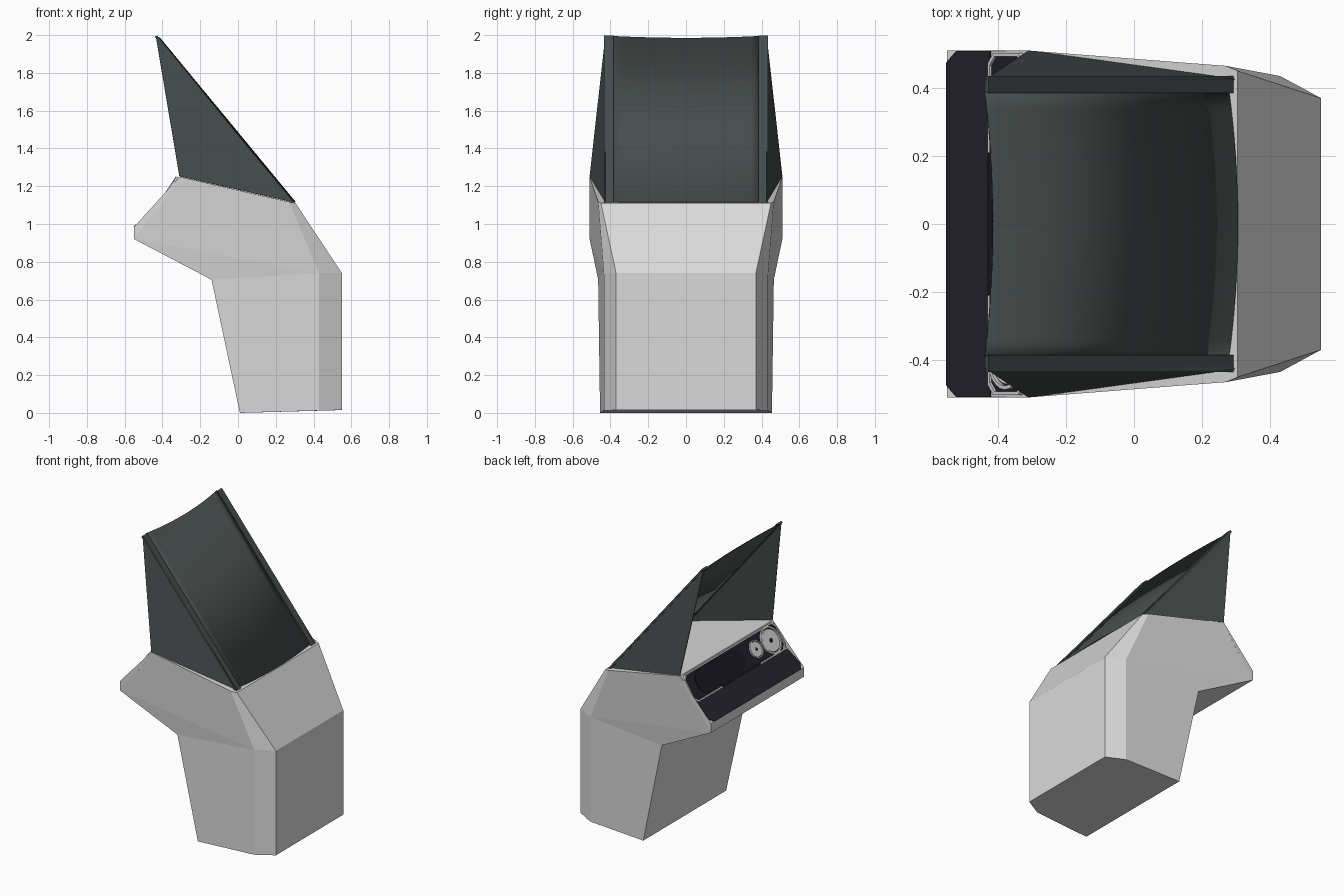
import bpy, bmesh, math
from mathutils import Vector

if "Cube" in bpy.data.objects:
    bpy.data.objects.remove(bpy.data.objects["Cube"])


def material(name, rgb):
    m = bpy.data.materials.new(name)
    m.diffuse_color = (*rgb, 1)
    m.use_nodes = True
    m.node_tree.nodes["Principled BSDF"].inputs["Base Color"].default_value = m.diffuse_color
    return m


SHELL = material("light grey shell", (0.70, 0.70, 0.70))
HOOD = material("dark slate hood", (0.062, 0.074, 0.073))
NAVY = material("dark navy panel", (0.016, 0.014, 0.025))
SCREEN = material("black screen", (0.010, 0.010, 0.016))


def make(name, verts, faces, mat, solid=0.0):
    """Mesh object from points and faces, optionally thickened."""
    bm = bmesh.new()
    vs = [bm.verts.new(v) for v in verts]
    for f in faces:
        bm.faces.new([vs[i] for i in f])
    bmesh.ops.recalc_face_normals(bm, faces=bm.faces)
    me = bpy.data.meshes.new(name)
    bm.to_mesh(me)
    bm.free()
    me.materials.append(mat)
    ob = bpy.data.objects.new(name, me)
    bpy.context.collection.objects.link(ob)
    if solid:
        mod = ob.modifiers.new("thickness", "SOLIDIFY")
        mod.thickness = solid
        mod.offset = 0
    return ob


# ---- Pedestal body: one side outline, mirrored across y ----
side = [
    (0.01, 0.455, 0.0), (0.43, 0.435, 0.012), (0.55, 0.37, 0.015),   # foot 0-2
    (0.55, 0.37, 0.74), (0.43, 0.435, 0.74),                         # waist 3-4
    (0.305, 0.45, 1.11), (0.27, 0.465, 1.117),                       # top front 5-6
    (-0.31, 0.51, 1.25), (-0.42, 0.51, 1.08),                        # panel 7-8
    (-0.55, 0.51, 0.985), (-0.55, 0.51, 0.92), (-0.14, 0.465, 0.705),  # shelf 9-11
]
n = len(side)
verts = side + [(x, -y, z) for x, y, z in side]
half = [(0, 1, 4, 11), (1, 2, 3, 4), (4, 3, 5, 6), (11, 4, 10),
        (10, 4, 6, 7), (10, 7, 8, 9)]
faces = half + [tuple(i + n for i in f) for f in half]
for ring in [(0, 1, 2), (5, 6, 7)]:                                  # bottom and top
    faces.append(ring + tuple(i + n for i in reversed(ring)))
for a, b in [(2, 3), (3, 5), (7, 8), (8, 9), (9, 10), (10, 11), (11, 0)]:
    faces.append((a, b, b + n, a + n))
make("pedestal_body", verts, faces, SHELL)

# ---- Hood side cheeks ----
for s, label in ((1, "left"), (-1, "right")):
    make("hood_side_" + label,
         [(-0.31, s * 0.508, 1.252), (0.295, s * 0.425, 1.115), (-0.435, s * 0.425, 1.995)],
         [(0, 1, 2)], HOOD, 0.005)

    # Edge rail along the sloping hood edge
    a, b = Vector((0.293, 0, 1.113)), Vector((-0.428, 0, 1.998))
    nrm = Vector((0.775, 0, 0.632)) * 0.014
    pts = [p + o + Vector((0, s * y, 0))
           for p in (a, b) for y in (0.385, 0.435) for o in (-nrm, Vector((0, 0, 0)))]
    make("hood_rail_" + label, pts,
         [(0, 1, 3, 2), (4, 5, 7, 6), (0, 1, 5, 4), (2, 3, 7, 6), (0, 2, 6, 4), (1, 3, 7, 5)],
         HOOD)

# ---- Bowed hood front sheet ----
seg = 16
pts = []
for i in range(seg + 1):
    t = i / seg * 2 - 1
    bow = 1 - t * t
    pts.append((0.278 + 0.026 * bow, 0.39 * t, 1.115))
    pts.append((-0.438 + 0.024 * bow, 0.39 * t, 1.994 - 0.010 * bow))
sheet = make("hood_front_sheet", pts,
             [(2 * i, 2 * i + 1, 2 * i + 3, 2 * i + 2) for i in range(seg)], HOOD, 0.005)
for p in sheet.data.polygons:
    p.use_smooth = True


# ---- Flat plates laid on the rear slopes: u runs along y, v runs up the slope ----
def on_slope(lo, hi):
    lo, hi = Vector((lo[0], 0, lo[1])), Vector((hi[0], 0, hi[1]))
    up = (hi - lo).normalized()
    out = Vector((-up.z, 0, up.x))
    return lambda u, v, h: lo + up * v + out * h + Vector((0, u, 0))


def plate(name, place, outline, h0, h1, mat):
    k = len(outline)
    pts = [place(u, v, h) for h in (h0, h1) for u, v in outline]
    fs = [tuple(range(k)), tuple(range(k, 2 * k))]
    fs += [(i, (i + 1) % k, (i + 1) % k + k, i + k) for i in range(k)]
    return make(name, pts, fs, mat)


def ring(name, place, outer, inner, h0, h1, mat):
    k = len(outer)
    pts = [place(u, v, h) for h in (h0, h1) for o in (outer, inner) for u, v in o]
    fs = []
    for i in range(k):
        j = (i + 1) % k
        fs += [(i, j, k + j, k + i), (2 * k + i, 2 * k + j, 3 * k + j, 3 * k + i),
               (i, j, 2 * k + j, 2 * k + i), (k + i, k + j, 3 * k + j, 3 * k + i)]
    return make(name, pts, fs, mat)


def circle(u, v, r, k=24):
    return [(u + r * math.cos(2 * math.pi * i / k), v + r * math.sin(2 * math.pi * i / k))
            for i in range(k)]


def chamfered(w, v0, v1, c):
    return [(-w + c, v0), (w - c, v0), (w, v0 + c), (w, v1 - c),
            (w - c, v1), (-w + c, v1), (-w, v1 - c), (-w, v0 + c)]


# Shelf below the instrument panel, outer corners cut
shelf = on_slope((-0.55, 0.985), (-0.42, 1.08))
plate("shelf_plate", shelf,
      [(-0.475, 0), (0.475, 0), (0.508, 0.035), (0.508, 0.16), (-0.508, 0.16), (-0.508, 0.035)],
      0, 0.004, NAVY)

# Instrument panel with raised trim
panel = on_slope((-0.42, 1.08), (-0.31, 1.25))
plate("instrument_panel", panel, chamfered(0.5, 0.004, 0.192, 0.03), 0, 0.006, NAVY)
ring("panel_trim", panel, chamfered(0.503, 0.002, 0.196, 0.03),
     chamfered(0.493, 0.012, 0.186, 0.027), 0, 0.014, SHELL)
plate("trim_gap", panel, [(-0.21, 0.001), (0.21, 0.001), (0.21, 0.014), (-0.21, 0.014)],
      0, 0.016, NAVY)

# Rounded display
arc = [math.pi * i / 12 - math.pi / 2 for i in range(13)]
display = [(0.33 + 0.08 * math.cos(a), 0.1 + 0.08 * math.sin(a)) for a in arc]
display += [(-0.02 - 0.08 * math.cos(a), 0.1 - 0.08 * math.sin(a)) for a in arc]
plate("display_screen", panel, display, 0, 0.009, SCREEN)

# Two round dials: rim, face and hub
for label, u, r in (("large", -0.395, 0.092), ("small", -0.235, 0.06)):
    ring("dial_rim_" + label, panel, circle(u, 0.1, r), circle(u, 0.1, r * 0.88),
         0, 0.018, SHELL)
    plate("dial_face_" + label, panel, circle(u, 0.1, r * 0.82), 0, 0.013, SHELL)
    plate("dial_hub_" + label, panel, circle(u, 0.1, r * 0.16, 12), 0, 0.016, NAVY)
